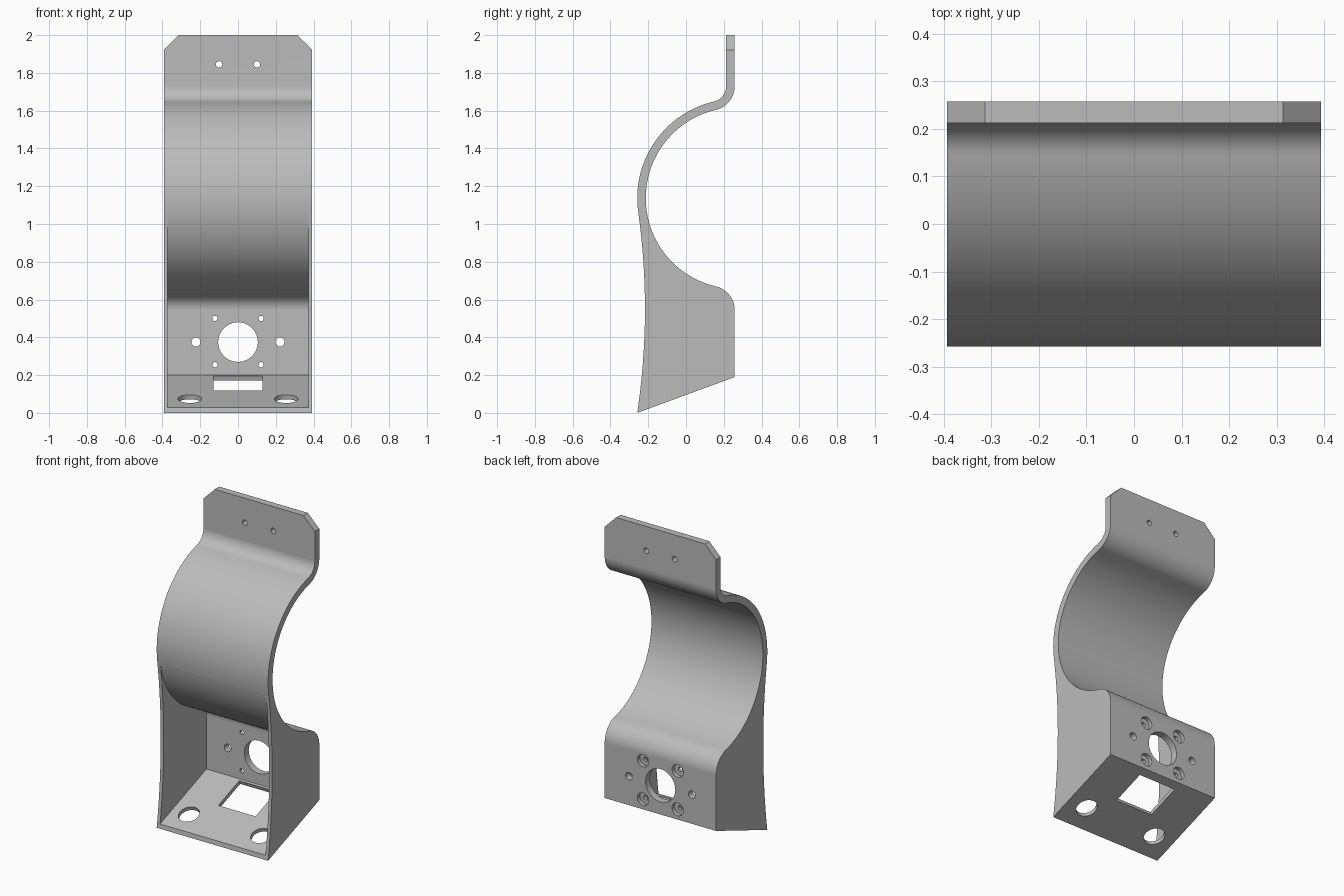
import bpy, bmesh
from math import sin, cos, radians, degrees, atan2, sqrt, atan
from mathutils import Matrix

if "Cube" in bpy.data.objects:
    bpy.data.objects.remove(bpy.data.objects["Cube"])

gray = bpy.data.materials.new("plain gray")
gray.use_nodes = True
COLOR = (0.5, 0.5, 0.5, 1)
gray.diffuse_color = COLOR
gray.node_tree.nodes["Principled BSDF"].inputs["Base Color"].default_value = COLOR

# Main dimensions
W, EDGE, T = 0.393, 0.258, 0.045           # half width, half depth, band thickness
SIDE, FLOOR = 0.021, 0.027                 # side wall and floor thickness
R_IN, R_FIL = 0.48, 0.13                   # hollow radius, bend radius
CY, CZ = R_IN + T - EDGE, 1.137            # centre of the hollow
FY = EDGE - R_FIL                          # centre of both bends
DZ = sqrt((R_IN + R_FIL) ** 2 - (CY - FY) ** 2)
A = degrees(atan2(DZ, FY - CY))            # angle where hollow meets bend
SLOPE = 0.19 / (2 * EDGE)
TILT = atan(SLOPE)


def arc(cy, cz, r, a0, a1, n):
    steps = [radians(a0 + (a1 - a0) * i / n) for i in range(n + 1)]
    return [(cy + r * cos(a), cz + r * sin(a)) for a in steps]


def finish(name, bm):
    bmesh.ops.recalc_face_normals(bm, faces=bm.faces)
    mesh = bpy.data.meshes.new(name)
    bm.to_mesh(mesh)
    bm.free()
    mesh.materials.append(gray)
    obj = bpy.data.objects.new(name, mesh)
    bpy.context.collection.objects.link(obj)
    return obj


def prism(name, points, lo, hi, axis="x"):
    """Extrude a profile in yz along x, or in xz along y."""
    bm = bmesh.new()
    place = (lambda p, d: (d, p[0], p[1])) if axis == "x" else (lambda p, d: (p[0], d, p[1]))
    ends = [[bm.verts.new(place(p, d)) for p in points] for d in (lo, hi)]
    for ring in ends:
        bm.faces.new(ring)
    n = len(points)
    for i in range(n):
        j = (i + 1) % n
        bm.faces.new((ends[0][i], ends[0][j], ends[1][j], ends[1][i]))
    return finish(name, bm)


def cylinder(name, loc, r, depth, tilt, n=32):
    bm = bmesh.new()
    bmesh.ops.create_cone(bm, cap_ends=True, segments=n, radius1=r, radius2=r, depth=depth,
                          matrix=Matrix.Translation(loc) @ Matrix.Rotation(tilt, 4, "X"))
    return finish(name, bm)


def cut(target, cutter):
    cutter.hide_render = True
    mod = target.modifiers.new("cut", "BOOLEAN")
    mod.operation, mod.solver, mod.object = "DIFFERENCE", "EXACT", cutter
    bpy.context.view_layer.objects.active = target
    bpy.ops.object.modifier_apply(modifier=mod.name)
    bpy.data.objects.remove(cutter)


def floor_z(y):
    return FLOOR + SLOPE * (y + EDGE)


# Bracket silhouette: back wall, hollow, top plate, then front edge
outline = [(EDGE, 0.19)]
outline += arc(FY, CZ - DZ, R_FIL, 0, 180 - A, 12)
outline += arc(CY, CZ, R_IN, 360 - A, A, 56)[1:]
outline += arc(FY, CZ + DZ, R_FIL, A - 180, 0, 12)[1:]
outline += [(EDGE, 2), (EDGE - T, 2)]
outline += arc(FY, CZ + DZ, R_FIL - T, 0, A - 180, 12)
front_arc = arc(CY, CZ, R_IN + T, A, 188.2, 32)
outline += front_arc[1:]
y1, z1 = front_arc[-1]
for i in range(1, 17):
    u = i / 16
    outline.append((y1 + (-EDGE - y1) * u + 0.152 * u * (1 - u), z1 * (1 - u)))
bracket = prism("bracket", outline, -W, W)

# Open housing between the side walls
cavity = arc(CY, CZ, R_IN + T, 189.5, 360 - A, 28)
cavity += arc(FY, CZ - DZ, R_FIL - T, 180 - A, 0, 12)[1:]
cavity += [(EDGE - T, floor_z(EDGE - T)), (-0.4, floor_z(-0.4)), (-0.4, cavity[0][1])]
cut(bracket, prism("cavity_cutter", cavity, SIDE - W, W - SIDE))

# Central opening in the back wall and rectangular opening in the floor
back = EDGE - T / 2
cut(bracket, cylinder("centre_hole", (0, back, 0.375), 0.105, 0.2, radians(90), 48))
bm = bmesh.new()
slot = Matrix.Translation((0, 0.095, floor_z(0.095))) @ Matrix.Rotation(TILT, 4, "X")
bmesh.ops.create_cube(bm, size=1, matrix=slot @ Matrix.Diagonal((0.262, 0.224, 0.12, 1)))
cut(bracket, finish("floor_slot", bm))

# Mirrored holes and corner chamfers
for s in (-1, 1):
    cut(bracket, prism("corner", [(s * 0.293, 2.02), (s * 0.413, 1.9), (s * 0.5, 2.1)], 0.1, 0.4, "y"))
    cut(bracket, cylinder("top_hole", (s * 0.1, back, 1.845), 0.017, 0.2, radians(90), 24))
    cut(bracket, cylinder("side_hole", (s * 0.222, back, 0.375), 0.024, 0.2, radians(90), 24))
    cut(bracket, cylinder("floor_hole", (s * 0.255, -0.13, floor_z(-0.13)), 0.063, 0.12, TILT))
    for z in (0.255, 0.5):
        cut(bracket, cylinder("screw_hole", (s * 0.122, back, z), 0.014, 0.2, radians(90), 20))
        cut(bracket, cylinder("screw_recess", (s * 0.122, EDGE, z), 0.04, 0.05, radians(90), 28))

# Smooth curves with crisp edges
bpy.ops.object.select_all(action="DESELECT")
bracket.select_set(True)
bpy.context.view_layer.objects.active = bracket
bpy.ops.object.shade_smooth_by_angle(angle=radians(25))
weighted = bracket.modifiers.new("weighted normals", "WEIGHTED_NORMAL")
weighted.keep_sharp = True
